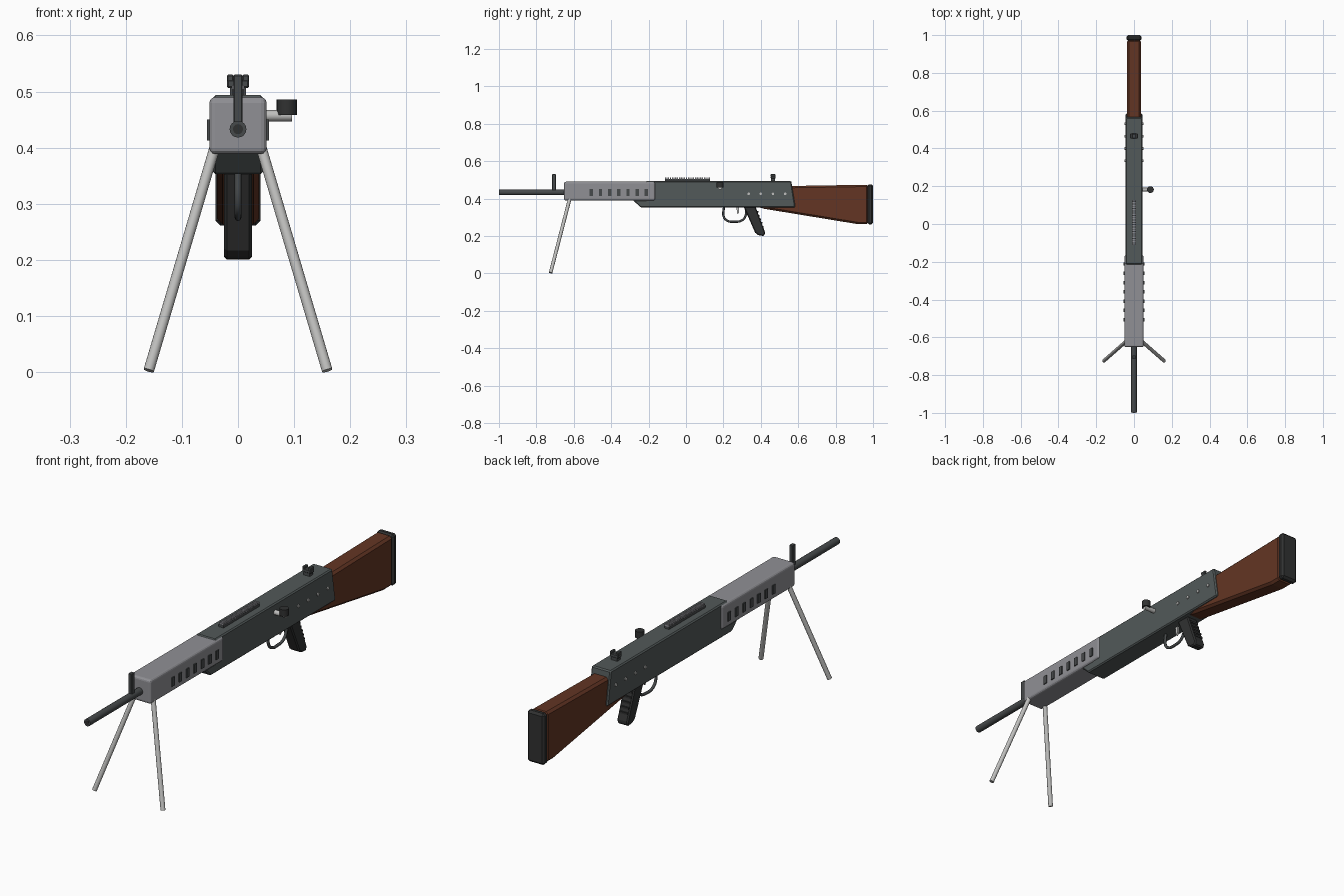
import bpy, bmesh, math
from mathutils import Vector

if "Cube" in bpy.data.objects:
    bpy.data.objects.remove(bpy.data.objects["Cube"])


def material(name, r, g, b):
    m = bpy.data.materials.new(name)
    m.diffuse_color = (r, g, b, 1)
    m.use_nodes = True
    m.node_tree.nodes["Principled BSDF"].inputs["Base Color"].default_value = m.diffuse_color
    return m


GUNMETAL = material("gunmetal", 0.085, 0.1, 0.1)
DARK = material("dark metal", 0.062, 0.068, 0.07)
STEEL = material("grey steel", 0.28, 0.28, 0.3)
LIGHT = material("bright metal", 0.52, 0.52, 0.51)
WOOD = material("brown wood", 0.125, 0.036, 0.017)
BLACK = material("black rubber", 0.03, 0.031, 0.031)


def finish(name, bm, mat, bevel=0.0, segments=1, smooth=False):
    bmesh.ops.recalc_face_normals(bm, faces=bm.faces)
    me = bpy.data.meshes.new(name)
    bm.to_mesh(me)
    bm.free()
    ob = bpy.data.objects.new(name, me)
    bpy.context.collection.objects.link(ob)
    me.materials.append(mat)
    if bevel:
        mod = ob.modifiers.new("edges", "BEVEL")
        mod.width, mod.segments, mod.limit_method = bevel, segments, "ANGLE"
    if smooth:
        bpy.ops.object.select_all(action="DESELECT")
        ob.select_set(True)
        bpy.context.view_layer.objects.active = ob
        bpy.ops.object.shade_smooth_by_angle(angle=math.radians(35))
    return ob


def box(name, lo, hi, mat, bevel=0.0, segments=1):
    bm = bmesh.new()
    bmesh.ops.create_cube(bm, size=1)
    for v in bm.verts:
        v.co = [lo[i] + (v.co[i] + 0.5) * (hi[i] - lo[i]) for i in range(3)]
    return finish(name, bm, mat, bevel, segments)


def slab(name, profile, half, mat, bevel=0.0, segments=1):
    """Side profile of (y, z) points extruded across x."""
    bm = bmesh.new()
    face = bm.faces.new([bm.verts.new((-half, y, z)) for y, z in profile])
    ext = bmesh.ops.extrude_face_region(bm, geom=[face])
    for v in ext["geom"]:
        if isinstance(v, bmesh.types.BMVert):
            v.co.x = half
    return finish(name, bm, mat, bevel, segments)


def rod(name, a, b, r, mat, sides=16):
    a, b = Vector(a), Vector(b)
    bm = bmesh.new()
    bmesh.ops.create_cone(bm, cap_ends=True, segments=sides, radius1=r, radius2=r,
                          depth=(b - a).length)
    bm.transform((b - a).to_track_quat("Z", "Y").to_matrix().to_4x4())
    bmesh.ops.translate(bm, verts=bm.verts, vec=(a + b) / 2)
    return finish(name, bm, mat, smooth=True)


# Body
slab("receiver", [(-0.285, 0.393), (-0.243, 0.353), (0.585, 0.353), (0.563, 0.494),
                  (-0.215, 0.494), (-0.215, 0.393)], 0.045, GUNMETAL, 0.005)
box("handguard", (-0.051, -0.652, 0.389), (0.051, -0.165, 0.49), STEEL, 0.01, 3)

# Barrel with a dark bore
rod("barrel", (0, -0.999, 0.433), (0, -0.6, 0.433), 0.015, DARK)
rod("bore", (0, -1.0, 0.433), (0, -0.99, 0.433), 0.009, BLACK)

# Sights
box("front_sight", (-0.008, -0.716, 0.442), (0.008, -0.695, 0.53), DARK, 0.002)
box("rear_sight_base", (-0.014, 0.455, 0.488), (0.014, 0.476, 0.508), DARK)
box("rear_sight_top", (-0.02, 0.453, 0.506), (0.02, 0.478, 0.522), DARK, 0.003)
for s in (-1, 1):
    x0, x1 = sorted((s * 0.008, s * 0.02))
    box("rear_sight_ear", (x0, 0.453, 0.518), (x1, 0.478, 0.53), DARK, 0.002)

# Ribbed top rail
box("top_rail", (-0.011, -0.112, 0.49), (0.011, 0.128, 0.505), DARK)
for i in range(20):
    y = -0.111 + i * 0.0122
    box("rail_rib", (-0.011, y, 0.504), (0.011, y + 0.0075, 0.512), STEEL)

# Vent slots and rivets on both sides
for s in (-1, 1):
    for i in range(7):
        y = -0.506 + i * 0.049
        x0, x1 = sorted((s * 0.047, s * 0.055))
        box("vent_slot", (x0, y - 0.009, 0.413), (x1, y + 0.009, 0.45), DARK)
    for i in range(4):
        y = 0.335 + i * 0.065
        rod("rivet", (s * 0.04, y, 0.425), (s * 0.049, y, 0.425), 0.007, LIGHT, 12)

# Bolt handle
rod("bolt_arm", (0.04, 0.182, 0.457), (0.096, 0.182, 0.457), 0.01, LIGHT)
rod("bolt_knob", (0.087, 0.182, 0.458), (0.087, 0.182, 0.486), 0.018, BLACK, 20)

# Stock and butt plate
slab("stock", [(0.38, 0.356), (0.42, 0.345), (0.92, 0.263), (0.975, 0.263), (0.975, 0.474),
               (0.55, 0.467), (0.5, 0.38)], 0.037, WOOD, 0.01)
box("butt_plate", (-0.04, 0.97, 0.261), (0.04, 1.0, 0.476), BLACK, 0.009)

# Grip with raised ribs along the rear edge
slab("grip", [(0.308, 0.357), (0.372, 0.357), (0.424, 0.217), (0.417, 0.2), (0.388, 0.203),
              (0.37, 0.217)], 0.025, BLACK, 0.005)
for i in range(5):
    t = 0.2 + i * 0.14
    y, z = 0.372 + 0.052 * t, 0.357 - 0.14 * t
    box("grip_rib", (-0.02, y - 0.01, z - 0.004), (0.02, y + 0.004, z + 0.004), BLACK)

# Trigger guard loop and trigger
curve = bpy.data.curves.new("trigger_guard", "CURVE")
curve.dimensions = "3D"
curve.bevel_depth, curve.bevel_resolution, curve.resolution_u = 0.006, 2, 6
path = [(0.203, 0.358), (0.203, 0.3), (0.225, 0.28), (0.262, 0.276), (0.3, 0.284),
        (0.319, 0.31), (0.319, 0.358)]
spline = curve.splines.new("BEZIER")
spline.bezier_points.add(len(path) - 1)
for p, (y, z) in zip(spline.bezier_points, path):
    p.co = (0, y, z)
    p.handle_left_type = p.handle_right_type = "AUTO"
guard = bpy.data.objects.new("trigger_guard", curve)
bpy.context.collection.objects.link(guard)
curve.materials.append(DARK)
slab("trigger", [(0.27, 0.358), (0.284, 0.358), (0.284, 0.325), (0.275, 0.315),
                 (0.272, 0.33)], 0.005, LIGHT)

# Bipod legs
for s in (-1, 1):
    rod("bipod_leg", (s * 0.04, -0.62, 0.405), (s * 0.159, -0.724, 0.003), 0.0095, LIGHT)
